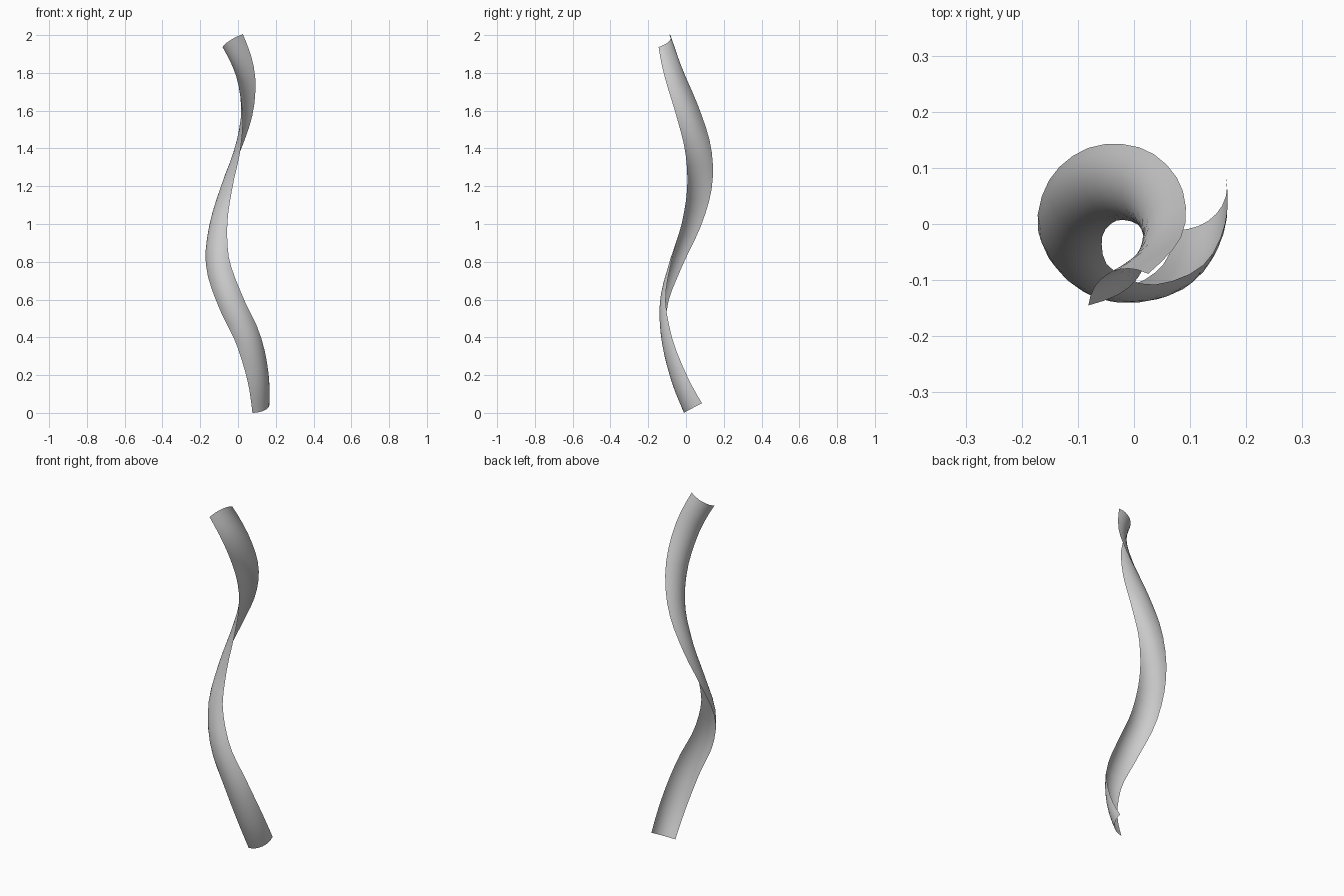
import bpy, bmesh, math
from mathutils import Vector

if "Cube" in bpy.data.objects:
    bpy.data.objects.remove(bpy.data.objects["Cube"])

# Centre line of the ribbon (middle of its chord), a tightening helix
PATH = [Vector(p) for p in (
    (0.120, 0.037, 0.03), (0.105, -0.040, 0.2), (0.052, -0.095, 0.4),
    (-0.042, -0.103, 0.6), (-0.108, -0.047, 0.8), (-0.104, 0.028, 1.0),
    (-0.053, 0.072, 1.2), (0.016, 0.064, 1.4), (0.055, 0.008, 1.6),
    (0.040, -0.065, 1.8), (-0.028, -0.117, 1.975))]
WIDTH, SAG = 0.139, 0.034          # chord width and depth of the arc section
RINGS, ARC = 32, 8
TWIST_START, TWIST_END = 54, -152  # chord direction in degrees


def path_point(t):
    """Catmull-Rom point and tangent for t in 0..1."""
    n = len(PATH) - 1
    i = min(int(t * n), n - 1)
    f = t * n - i
    b, c = PATH[i], PATH[i + 1]
    a = PATH[i - 1] if i > 0 else 2.6 * b - 2.2 * c + 0.6 * PATH[i + 2]
    d = PATH[i + 2] if i + 2 <= n else 2.6 * c - 2.2 * b + 0.6 * PATH[i - 1]
    m0, m1 = (c - a) / 2, (d - b) / 2
    k3, k2 = 2 * b - 2 * c + m0 + m1, -3 * b + 3 * c - 2 * m0 - m1
    return k3 * f**3 + k2 * f**2 + m0 * f + b, (3 * k3 * f**2 + 2 * k2 * f + m0).normalized()


# Sweep a shallow arc along the path while it twists
bm = bmesh.new()
radius = (WIDTH**2 / 4 + SAG**2) / (2 * SAG)
half = math.asin(WIDTH / 2 / radius)
rings = []
for r in range(RINGS + 1):
    p, tan = path_point(r / RINGS)
    ang = math.radians(TWIST_START + (TWIST_END - TWIST_START) * (p.z - 0.03) / 1.945)
    u = Vector((math.cos(ang), math.sin(ang), 0))
    u = (u - tan * u.dot(tan)).normalized()
    n = u.cross(tan)
    ring = []
    for k in range(ARC + 1):
        a = half * (2 * k / ARC - 1)
        ring.append(bm.verts.new(
            p + u * radius * math.sin(a) + n * (radius * math.cos(a) - radius + SAG)))
    rings.append(ring)
for lo, hi in zip(rings, rings[1:]):
    for k in range(ARC):
        f = bm.faces.new((lo[k], lo[k + 1], hi[k + 1], hi[k]))
        f.smooth = True

# Rest on the floor
low = min(v.co.z for v in bm.verts)
for v in bm.verts:
    v.co.z -= low
mesh = bpy.data.meshes.new("twisted_ribbon")
bm.to_mesh(mesh)
bm.free()
bpy.context.collection.objects.link(bpy.data.objects.new("twisted_ribbon", mesh))
